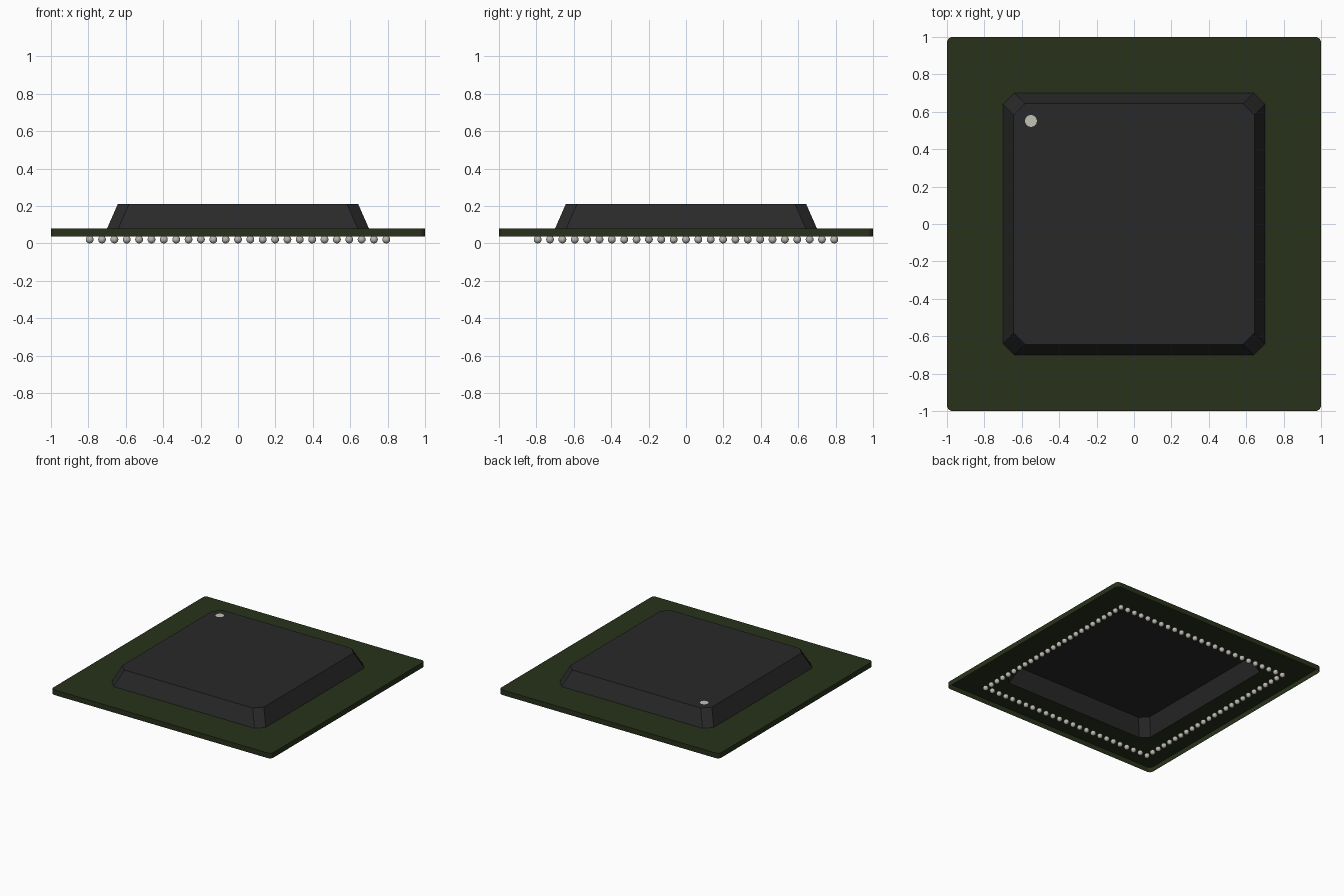
import bpy, bmesh, math
from mathutils import Matrix

if "Cube" in bpy.data.objects:
    bpy.data.objects.remove(bpy.data.objects["Cube"], do_unlink=True)


def material(name, rgb):
    m = bpy.data.materials.new(name)
    m.use_nodes = True
    m.diffuse_color = (*rgb, 1)
    bsdf = next(n for n in m.node_tree.nodes if n.type == 'BSDF_PRINCIPLED')
    bsdf.inputs["Base Color"].default_value = (*rgb, 1)
    return m


GREEN = material("board green", (0.021, 0.031, 0.011))
BLACK = material("moulded black", (0.022, 0.022, 0.022))
SOLDER = material("solder grey", (0.50, 0.48, 0.43))
MARK = material("marker pale grey", (0.55, 0.54, 0.46))


def finish(name, bm, mat):
    mesh = bpy.data.meshes.new(name)
    bm.to_mesh(mesh)
    bm.free()
    mesh.materials.append(mat)
    obj = bpy.data.objects.new(name, mesh)
    bpy.context.collection.objects.link(obj)
    return obj


def ring(bm, half, radius, z, steps):
    """Square ring, counter-clockwise; one step clips a corner, more round it."""
    k = half - radius
    verts = []
    for i, (sx, sy) in enumerate(((1, 1), (-1, 1), (-1, -1), (1, -1))):
        for s in range(steps + 1):
            a = (i + s / steps) * math.pi / 2
            verts.append(bm.verts.new((sx * k + radius * math.cos(a),
                                       sy * k + radius * math.sin(a), z)))
    return verts


def bridge(bm, a, b):
    for i in range(len(a)):
        j = (i + 1) % len(a)
        bm.faces.new((a[i], a[j], b[j], b[i]))


def loop_edges(bm, verts):
    pairs = zip(verts, verts[1:] + verts[:1])
    return [bm.edges.get(p) or bm.edges.new(p) for p in pairs]


# Board: rounded tray, open below, with an opening under the cap
Z_LOW, Z_HIGH = 0.038, 0.08
bm = bmesh.new()
lower = ring(bm, 1.0, 0.03, Z_LOW, 4)
upper = ring(bm, 1.0, 0.03, Z_HIGH, 4)
opening = ring(bm, 0.7, 0.06, Z_HIGH, 1)
bridge(bm, lower, upper)
bmesh.ops.triangle_fill(bm, use_beauty=True, normal=(0, 0, 1),
                        edges=loop_edges(bm, upper) + loop_edges(bm, opening))
bm.normal_update()
for f in bm.faces:
    if f.normal.z < -0.5:
        f.normal_flip()
finish("circuit_board", bm, GREEN)

# Cap: hollow shell with sloping walls and a flat roof
Z_TOP = 0.21
bm = bmesh.new()
base = ring(bm, 0.7, 0.06, Z_HIGH, 1)
roof = ring(bm, 0.643, 0.06, Z_TOP, 1)
bridge(bm, base, roof)
bm.faces.new(roof)
finish("chip_cap", bm, BLACK)

# Orientation dot on the roof
bm = bmesh.new()
bmesh.ops.create_circle(bm, cap_ends=True, segments=16, radius=0.032,
                        matrix=Matrix.Translation((-0.551, 0.551, Z_TOP + 0.001)))
finish("corner_dot", bm, MARK)

# Solder balls: one row around the underside
COUNT, REACH, RADIUS = 25, 0.793, 0.021
bm = bmesh.new()
for i in range(COUNT - 1):
    t = -REACH + 2 * REACH * i / (COUNT - 1)
    for quarter in range(4):
        place = (Matrix.Rotation(quarter * math.pi / 2, 4, 'Z')
                 @ Matrix.Translation((t, -REACH, RADIUS)))
        bmesh.ops.create_uvsphere(bm, u_segments=12, v_segments=8,
                                  radius=RADIUS, matrix=place)
for f in bm.faces:
    f.smooth = True
finish("solder_balls", bm, SOLDER)
